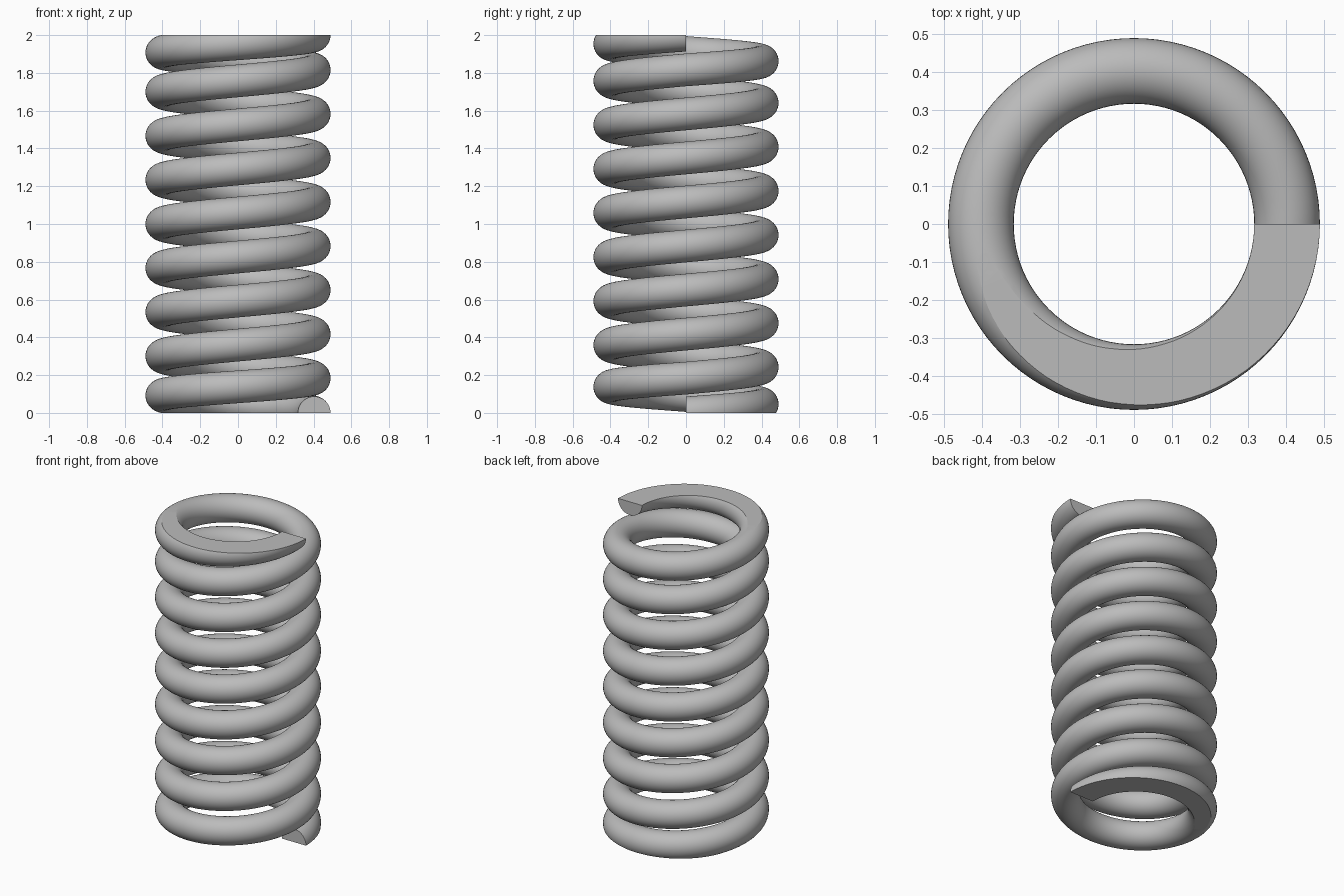
import bpy, bmesh
from math import sin, cos, tau, radians

cube = bpy.data.objects.get("Cube")
if cube:
    bpy.data.objects.remove(cube, do_unlink=True)

COIL_R, WIRE_R = 0.4035, 0.0865
HEIGHT, TURNS, END_PITCH = 2.0, 9, 0.184
STEPS, SIDES = 96, 40          # sections per turn, sides of the wire


def rise(t):
    """Height of the wire centre after t turns: tighter first and last turn."""
    mid = (HEIGHT - 2 * END_PITCH) / (TURNS - 2)
    if t <= 1:
        return END_PITCH * t
    if t >= TURNS - 1:
        return HEIGHT - END_PITCH * (TURNS - t)
    return END_PITCH + mid * (t - 1)


# Sweep the round wire along the helix
bm = bmesh.new()
rings = []
for i in range(TURNS * STEPS + 1):
    t = i / STEPS
    a = tau * t
    ring = []
    for j in range(SIDES):
        b = tau * j / SIDES
        r = COIL_R + WIRE_R * cos(b)
        ring.append(bm.verts.new((r * cos(a), r * sin(a), rise(t) + WIRE_R * sin(b))))
    rings.append(ring)
for p, q in zip(rings, rings[1:]):
    for j in range(SIDES):
        k = (j + 1) % SIDES
        bm.faces.new((p[j], q[j], q[k], p[k]))
bm.faces.new(rings[0])
bm.faces.new(rings[-1][::-1])

# Grind both ends flat
for z, up in ((0, -1), (HEIGHT, 1)):
    cut = bmesh.ops.bisect_plane(bm, geom=bm.verts[:] + bm.edges[:] + bm.faces[:], dist=1e-6,
                                 plane_co=(0, 0, z), plane_no=(0, 0, up), clear_outer=True)
    rim = [e for e in cut["geom_cut"] if isinstance(e, bmesh.types.BMEdge) and e.is_boundary]
    bmesh.ops.triangle_fill(bm, edges=rim, use_beauty=True, normal=(0, 0, up))
bmesh.ops.recalc_face_normals(bm, faces=bm.faces[:])

mesh = bpy.data.meshes.new("coil_spring")
bm.to_mesh(mesh)
bm.free()
spring = bpy.data.objects.new("coil_spring", mesh)
bpy.context.collection.objects.link(spring)

# Plain grey steel
steel = bpy.data.materials.new("grey steel")
steel.use_nodes = True
colour = (0.5, 0.5, 0.5, 1)
steel.diffuse_color = colour
steel.node_tree.nodes["Principled BSDF"].inputs["Base Color"].default_value = colour
mesh.materials.append(steel)

# Smooth wire, crisp ground edges
bpy.ops.object.select_all(action="DESELECT")
spring.select_set(True)
bpy.context.view_layer.objects.active = spring
bpy.ops.object.shade_smooth_by_angle(angle=radians(20))
